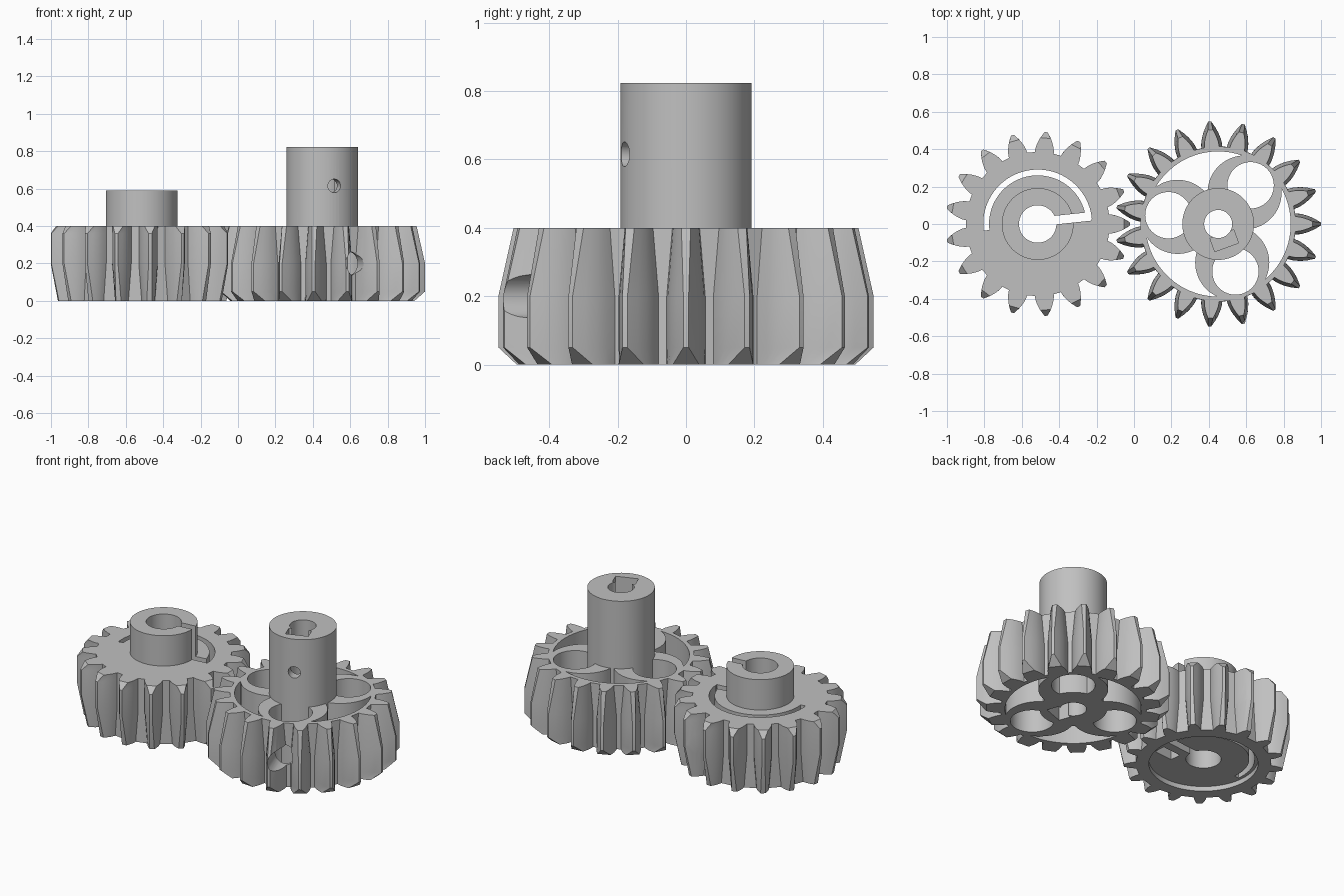
import bpy, bmesh, math
from mathutils import Matrix

if "Cube" in bpy.data.objects:
    bpy.data.objects.remove(bpy.data.objects["Cube"])

grey = bpy.data.materials.new("plain grey")
grey.use_nodes = True
grey.diffuse_color = (0.53, 0.53, 0.53, 1)
grey.node_tree.nodes["Principled BSDF"].inputs["Base Color"].default_value = (0.53, 0.53, 0.53, 1)


def add(name, bm, matrix):
    """Turn a bmesh into a linked object."""
    bm.transform(matrix)
    bmesh.ops.recalc_face_normals(bm, faces=bm.faces)
    mesh = bpy.data.meshes.new(name)
    bm.to_mesh(mesh)
    bm.free()
    mesh.materials.append(grey)
    obj = bpy.data.objects.new(name, mesh)
    bpy.context.collection.objects.link(obj)
    return obj


def rod(x, y, r, z0, z1, sides=64):
    bm = bmesh.new()
    bmesh.ops.create_cone(bm, cap_ends=True, segments=sides, radius1=r, radius2=r, depth=z1 - z0)
    return add("rod", bm, Matrix.Translation((x, y, (z0 + z1) / 2)))


def side_rod(x, y, z, angle, r, length):
    """Horizontal cylinder running from a point in the given direction."""
    bm = bmesh.new()
    bmesh.ops.create_cone(bm, cap_ends=True, segments=32, radius1=r, radius2=r, depth=length)
    lay = Matrix.Rotation(angle, 4, 'Z') @ Matrix.Rotation(math.pi / 2, 4, 'Y')
    return add("side_rod", bm, Matrix.Translation((x, y, z)) @ lay @ Matrix.Translation((0, 0, length / 2)))


def block(x, y, angle, size, z0, z1):
    bm = bmesh.new()
    bmesh.ops.create_cube(bm, size=1)
    scale = Matrix.Diagonal((size[0], size[1], z1 - z0, 1))
    return add("block", bm, Matrix.Translation((x, y, (z0 + z1) / 2)) @ Matrix.Rotation(angle, 4, 'Z') @ scale)


def arc_slot(r0, r1, a0, a1, z0, z1, steps=48):
    bm = bmesh.new()
    angles = [a0 + (a1 - a0) * i / steps for i in range(steps + 1)]
    ring = [(r1, a) for a in angles] + [(r0, a) for a in reversed(angles)]
    face = bm.faces.new([bm.verts.new((r * math.cos(a), r * math.sin(a), z0)) for r, a in ring])
    new = bmesh.ops.extrude_face_region(bm, geom=[face], use_keep_orig=True)["geom"]
    bmesh.ops.translate(bm, vec=(0, 0, z1 - z0), verts=[v for v in new if isinstance(v, bmesh.types.BMVert)])
    return add("arc_slot", bm, Matrix())


def combine(obj, operation, *tools):
    for tool in tools:
        mod = obj.modifiers.new("cut", 'BOOLEAN')
        mod.operation, mod.object, mod.solver = operation, tool, 'EXACT'
        bpy.context.view_layer.update()
        bpy.context.view_layer.objects.active = obj
        bpy.ops.object.modifier_apply(modifier=mod.name)
        bpy.data.objects.remove(tool)
    return obj


def gear(name, teeth, root, full, base, tip, stations):
    """Loft a toothed outline through stations of (height, tip radius, flank thinning)."""
    bm = bmesh.new()
    rings = []
    for z, top, thin in stations:
        def half(r):
            t = (r - root) / (full - root)
            return math.radians(max(tip, base + (tip - base) * t ** 1.4 - thin))
        radii = [root + (top - root) * k / 4 for k in range(5)]
        flank = [(r, -half(r)) for r in radii] + [(r, half(r)) for r in reversed(radii)]
        rings.append([bm.verts.new((r * math.cos(a + i * math.tau / teeth),
                                    r * math.sin(a + i * math.tau / teeth), z))
                      for i in range(teeth) for r, a in flank])
    bm.faces.new(rings[0])
    bm.faces.new(rings[-1])
    for low, high in zip(rings, rings[1:]):
        for i in range(len(low)):
            j = (i + 1) % len(low)
            # Triangles keep the tapering flanks planar
            bm.faces.new((low[i], low[j], high[j]))
            bm.faces.new((low[i], high[j], high[i]))
    return add(name, bm, Matrix())


def finish(obj, x):
    obj.location.x = x
    bpy.ops.object.select_all(action='DESELECT')
    obj.select_set(True)
    bpy.context.view_layer.objects.active = obj
    bpy.ops.object.shade_smooth_by_angle(angle=math.radians(25))


# Large gear: web flush with the rim, three holes between crescent openings
large = gear("large_gear", 19, 0.415, 0.55, 7.8, 0.8,
             [(0, 0.495, 0), (0.05, 0.55, 0), (0.2, 0.55, 0), (0.4, 0.505, 2.3)])
spokes = [math.radians(50 + 120 * i) for i in range(3)]
pocket = rod(0, 0, 0.388, -0.1, 0.6, 96)
combine(pocket, 'DIFFERENCE', *[rod(0.22 * math.cos(a), 0.22 * math.sin(a), 0.198, -0.2, 0.7) for a in spokes])
combine(large, 'DIFFERENCE', pocket,
        *[rod(0.27 * math.cos(a), 0.27 * math.sin(a), 0.124, -0.1, 0.6) for a in spokes])

# Access hole through the rim, then the tall hub
screw = spokes[2]
cx, cy = math.cos(screw), math.sin(screw)
combine(large, 'DIFFERENCE', side_rod(cx * 0.3, cy * 0.3, 0.2, screw, 0.064, 0.4))
combine(large, 'UNION', rod(0, 0, 0.192, 0, 0.823))

# Set screw holes, bore and nut pockets
combine(large, 'DIFFERENCE',
        side_rod(0, 0, 0.615, screw, 0.036, 0.4),
        side_rod(0, 0, 0.2, screw, 0.036, 0.35),
        rod(0, 0, 0.075, -0.1, 1),
        block(cx * 0.095, cy * 0.095, screw, (0.075, 0.135), 0.53, 1),
        block(cx * 0.095, cy * 0.095, screw, (0.075, 0.135), -0.1, 0.27))
finish(large, 0.45)

# Small gear with short hub, clamp slot and recessed underside
small = gear("small_gear", 17, 0.385, 0.493, 7.6, 1.0,
             [(0, 0.453, 2.3), (0.2, 0.493, 0), (0.36, 0.493, 0), (0.4, 0.462, 0)])
tilt = math.radians(6)
across = tilt + math.pi / 2
combine(small, 'UNION', rod(0, 0, 0.192, 0.3, 0.59))
combine(small, 'DIFFERENCE',
        side_rod(0.165, 0.14, 0.21, across, 0.066, 0.5),
        side_rod(0.185, -0.1, 0.21, across, 0.036, 0.3),
        rod(0, 0, 0.31, -0.1, 0.03, 96),
        rod(0, 0, 0.1, -0.1, 1),
        arc_slot(0.26, 0.291, tilt, math.radians(187), -0.1, 0.7),
        block(0.182, 0.03, tilt, (0.21, 0.046), -0.1, 0.7),
        block(0.2, -0.08, tilt, (0.13, 0.07), -0.1, 0.29))
finish(small, -0.515)
